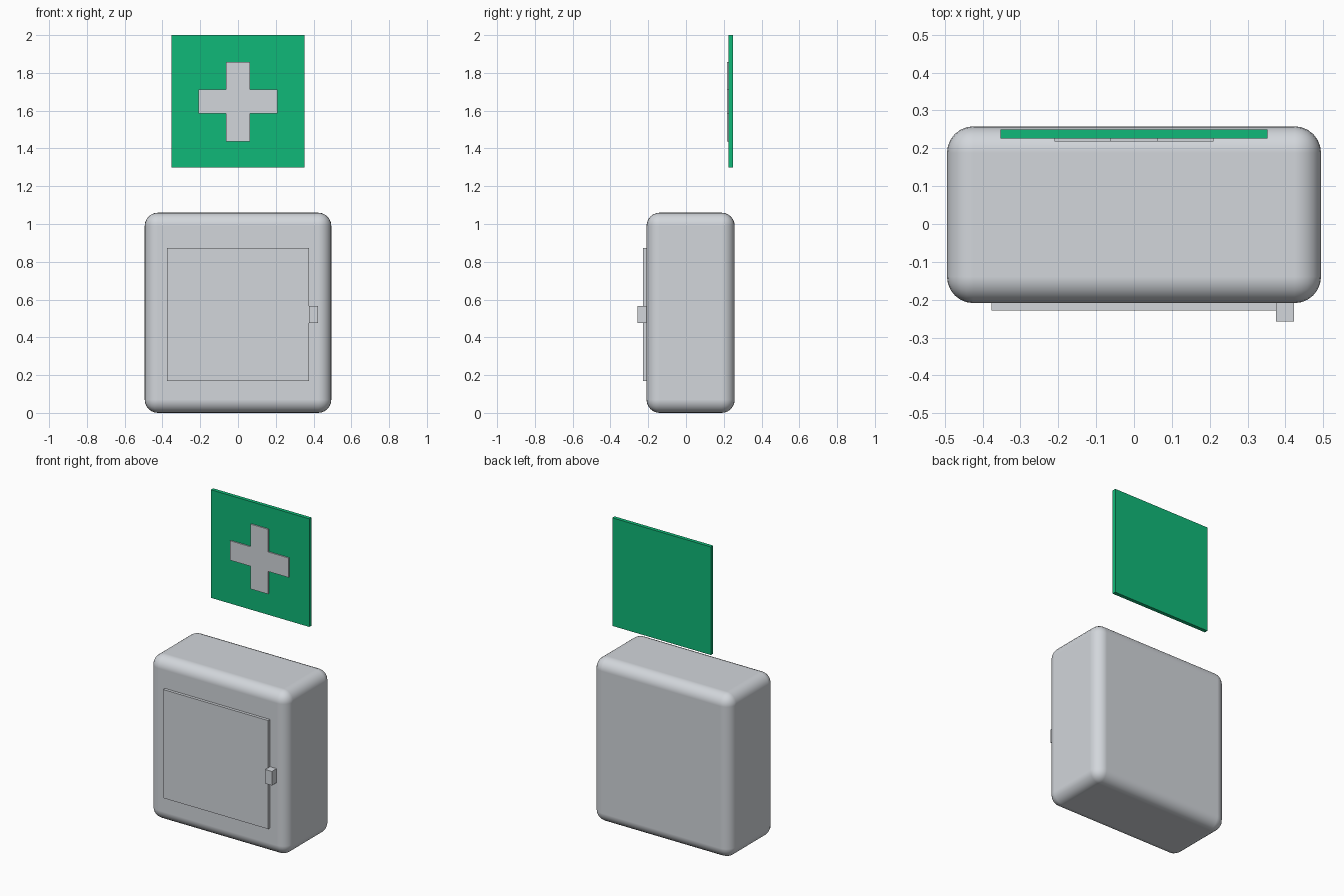
import bpy, bmesh, math

if "Cube" in bpy.data.objects:
    bpy.data.objects.remove(bpy.data.objects["Cube"])


def srgb(r, g, b):
    def lin(c):
        c /= 255
        return c / 12.92 if c <= 0.04045 else ((c + 0.055) / 1.055) ** 2.4
    return (lin(r), lin(g), lin(b), 1)


def material(name, col):
    m = bpy.data.materials.new(name)
    m.diffuse_color = col
    m.use_nodes = True
    m.node_tree.nodes["Principled BSDF"].inputs["Base Color"].default_value = m.diffuse_color
    return m


GREY = material("light_grey", srgb(210, 214, 219))
GREEN = material("safety_green", srgb(16, 185, 120))


def prism(name, outline, y0, y1, mat):
    """Extrude an x/z outline (counter-clockwise from the front) from y0 to y1."""
    bm = bmesh.new()
    face = bm.faces.new([bm.verts.new((x, y0, z)) for x, z in outline])
    new = bmesh.ops.extrude_face_region(bm, geom=[face])["geom"]
    bmesh.ops.translate(bm, vec=(0, y1 - y0, 0),
                        verts=[v for v in new if isinstance(v, bmesh.types.BMVert)])
    if not any(f.normal.y < 0 and f.calc_center_median().y == y0 for f in bm.faces):
        bm.faces.new([v for v in face.verts]) if not face.is_valid else None
    bmesh.ops.recalc_face_normals(bm, faces=bm.faces[:])
    me = bpy.data.meshes.new(name)
    bm.to_mesh(me)
    bm.free()
    ob = bpy.data.objects.new(name, me)
    bpy.context.collection.objects.link(ob)
    me.materials.append(mat)
    return ob


def box(name, x0, x1, y0, y1, z0, z1, mat):
    return prism(name, [(x0, z0), (x1, z0), (x1, z1), (x0, z1)], y0, y1, mat)


# rounded cabinet body
body = box("cabinet_body", -0.494, 0.494, -0.209, 0.258, 0.0, 1.06, GREY)
bev = body.modifiers.new("rounding", 'BEVEL')
bev.width = 0.07
bev.segments = 6
bev.harden_normals = True
for p in body.data.polygons:
    p.use_smooth = True

# door panel and handle
box("door", -0.376, 0.376, -0.228, -0.20, 0.17, 0.873, GREY)
box("door_handle", 0.375, 0.423, -0.257, -0.20, 0.476, 0.567, GREY)

# sign plate with raised cross
box("sign_plate", -0.353, 0.353, 0.226, 0.25, 1.30, 2.0, GREEN)
a, b, c = 0.063, 0.21, 1.648
arm = [(-a, -b), (a, -b), (a, -a), (b, -a), (b, a), (a, a),
       (a, b), (-a, b), (-a, a), (-b, a), (-b, -a), (-a, -a)]
prism("sign_cross", [(x, z + c) for x, z in arm], 0.218, 0.228, GREY)
